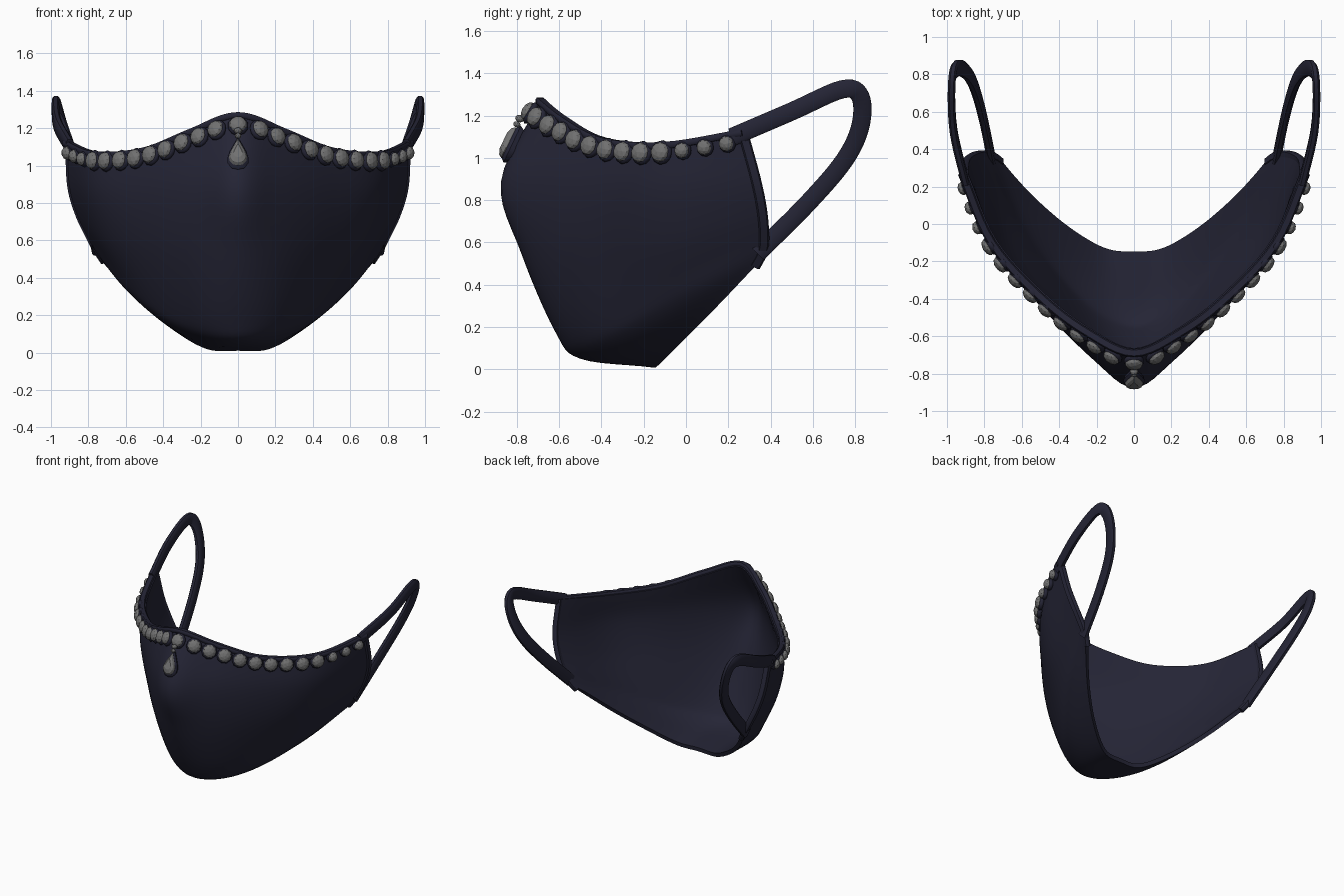
import bpy
import bmesh
from mathutils import Vector, Matrix

if "Cube" in bpy.data.objects:
    bpy.data.objects.remove(bpy.data.objects["Cube"], do_unlink=True)


def make_material(name, colour):
    mat = bpy.data.materials.new(name)
    mat.use_nodes = True
    mat.diffuse_color = colour
    mat.node_tree.nodes["Principled BSDF"].inputs["Base Color"].default_value = colour
    return mat


NAVY = make_material("navy fabric", (0.018, 0.018, 0.036, 1))
GREY = make_material("grey crystal", (0.165, 0.165, 0.165, 1))


def spline(points, steps):
    """Smooth curve through the points."""
    pts = [Vector(p) for p in points]
    pts = [2 * pts[0] - pts[1]] + pts + [2 * pts[-1] - pts[-2]]
    out = []
    for a, b, c, d in zip(pts, pts[1:], pts[2:], pts[3:]):
        for s in range(steps):
            t = s / steps
            out.append(b + 0.5 * t * (c - a + t * (2 * a - 5 * b + 4 * c - d
                                                   + t * (3 * (b - c) + d - a))))
    return out + [pts[-2]]


def finish(name, bm, mat, smooth=True):
    mesh = bpy.data.meshes.new(name)
    bm.to_mesh(mesh)
    bm.free()
    mesh.materials.append(mat)
    obj = bpy.data.objects.new(name, mesh)
    bpy.context.collection.objects.link(obj)
    if smooth:
        smooth_shade(obj)
    return obj


def smooth_shade(obj):
    bpy.ops.object.select_all(action="DESELECT")
    obj.select_set(True)
    bpy.context.view_layer.objects.active = obj
    bpy.ops.object.shade_smooth_by_angle(angle=0.7)


def skin(bm, rings, closed=True):
    """Bridge a row of vertex rings with quads."""
    rings = [[bm.verts.new(p) for p in ring] for ring in rings]
    count = len(rings[0])
    for a, b in zip(rings, rings[1:]):
        for k in range(count if closed else count - 1):
            n = (k + 1) % count
            bm.faces.new((a[k], a[n], b[n], b[k]))
    return rings


def sweep_band(name, path, width, depth, across):
    """Soft-edged flat band swept along a path."""
    section = [(-1, -.5), (-.7, -1), (.7, -1), (1, -.5), (1, .5), (.7, 1), (-.7, 1), (-1, .5)]
    rings = []
    for i, p in enumerate(path):
        tangent = (path[min(i + 1, len(path) - 1)] - path[max(i - 1, 0)]).normalized()
        side = tangent.cross(across).normalized()
        thick = side.cross(tangent)
        rings.append([p + side * width * u + thick * depth * v for u, v in section])
    bm = bmesh.new()
    rings = skin(bm, rings)
    bm.faces.new(rings[0])
    bm.faces.new(rings[-1])
    bmesh.ops.recalc_face_normals(bm, faces=bm.faces)
    return finish(name, bm, NAVY)


# Mask body: top-to-bottom profiles from the centre out to the side edge
profiles = [
    [(0, -.69, 1.27), (0, -.875, .89), (0, -.78, .55), (0, -.62, .18), (0, -.5, .05), (0, -.15, .01)],
    [(.25, -.58, 1.18), (.22, -.72, .88), (.22, -.68, .55), (.2, -.55, .19), (.19, -.42, .07), (.17, -.13, .02)],
    [(.5, -.39, 1.08), (.5, -.44, .85), (.47, -.43, .58), (.42, -.34, .27), (.4, -.25, .17), (.36, -.02, .13)],
    [(.76, -.1, 1.06), (.76, -.12, .85), (.71, -.1, .62), (.64, -.04, .43), (.61, .03, .35), (.55, .14, .29)],
    [(.92, .27, 1.12), (.91, .33, .9), (.87, .36, .75), (.81, .37, .62), (.77, .36, .55), (.73, .33, .49)],
]
mirrored = [[(-x, y, z) for x, y, z in p] for p in profiles[:0:-1]]
STEPS = 6
columns = [spline(p, STEPS) for p in mirrored + profiles]
rows = [spline(row, STEPS) for row in zip(*columns)]
bm = bmesh.new()
skin(bm, rows, closed=False)
bmesh.ops.recalc_face_normals(bm, faces=bm.faces)
bm.normal_update()
if sum(f.normal.y * f.calc_area() for f in bm.faces) > 0:
    bmesh.ops.reverse_faces(bm, faces=bm.faces)
mask = finish("mask_body", bm, NAVY, smooth=False)
solid = mask.modifiers.new("thickness", "SOLIDIFY")
solid.thickness = 0.03
solid.offset = -1
bpy.context.view_layer.objects.active = mask
bpy.ops.object.modifier_apply(modifier=solid.name)
smooth_shade(mask)

# Hem along the top edge
sweep_band("top_hem", rows[0], 0.022, 0.016, Vector((0, 0, 1)))

# Side hems and ear loops
loop = [(.9, .22, 1.1), (.965, .5, 1.22), (.975, .74, 1.325), (.955, .825, 1.29), (.91, .825, 1.15),
        (.86, .75, .99), (.81, .58, .79), (.76, .34, .55)]
for label, sign in (("left", 1), ("right", -1)):
    path = [Vector((sign * p.x, p.y, p.z)) for p in spline(loop, 6)]
    sweep_band(label + "_ear_loop", path, 0.043, 0.02, Vector((1, 0, 0)))
    edge = columns[-1 if sign > 0 else 0]
    sweep_band(label + "_side_hem", [p + Vector((-sign * .015, 0, 0)) for p in edge],
               0.024, 0.019, Vector((1, 0, 0)))


def surface_frame(origin, normal, up):
    """Matrix with local z out of the fabric and local y along up."""
    side = up.cross(normal).normalized()
    up = normal.cross(side)
    return Matrix.Translation(origin) @ Matrix((side, up, normal)).transposed().to_4x4()


def add_ball(bm, frame, size, detail):
    bmesh.ops.create_icosphere(bm, subdivisions=detail, radius=1,
                               matrix=frame @ Matrix.Diagonal((*size, 1)))


# Row of crystals in dark settings, evenly spaced along the top
line, below = rows[1], rows[2]
middle = len(line) // 2
gems, settings = bmesh.new(), bmesh.new()
for sign in (1, -1):
    travelled, number, i = 0, 0, middle
    while 0 <= i < len(line) and number < 13:
        if travelled >= number * 0.113 and not (number == 0 and sign < 0):
            along = line[min(i + 1, len(line) - 1)] - line[max(i - 1, 0)]
            normal = (below[i] - line[i]).cross(along).normalized()
            overshoot = travelled - number * 0.113
            spot = line[i] - along.normalized() * sign * overshoot
            r = 0.047 if number < 10 else 0.036
            frame = surface_frame(spot + normal * 0.012, normal, line[i] - below[i])
            add_ball(settings, frame, (r * 1.2, r * 1.25, 0.026), 2)
            frame = surface_frame(spot + normal * 0.03, normal, line[i] - below[i])
            add_ball(gems, frame, (r, r, 0.027), 2)
        if travelled >= number * 0.113:
            number += 1
        i += sign
        if 0 <= i < len(line):
            travelled += (line[i] - line[i - sign]).length
finish("crystal_settings", settings, NAVY)
finish("crystals", gems, GREY, smooth=False)


# Drop pendant hanging from the middle crystal
def teardrop(name, frame, scale, depth, mat, smooth):
    outline = [(0, -.075), (.028, -.068), (.046, -.045), (.048, -.02), (.036, .015), (.018, .05), (0, .085)]
    bm = bmesh.new()
    ring = [(x, y) for x, y in outline] + [(-x, y) for x, y in outline[-2:0:-1]]
    layers = [[frame @ Vector((x * s * scale, y * s * scale, z * depth)) for x, y in ring]
              for s, z in ((.85, -1), (1, 0), (.85, .6), (.5, 1))]
    layers = skin(bm, layers)
    bm.faces.new(layers[0])
    bm.faces.new(layers[-1])
    bmesh.ops.recalc_face_normals(bm, faces=bm.faces)
    finish(name, bm, mat, smooth)


slope = Vector((0, .17, .36)).normalized()
outward = Vector((0, -.36, .17)).normalized()
drop = Vector((0, -.825, 1.06))
teardrop("pendant_setting", surface_frame(drop, outward, slope), 1.2, 0.025, NAVY, True)
teardrop("pendant_drop", surface_frame(drop + outward * 0.02, outward, slope), 1, 0.025, GREY, False)
bm = bmesh.new()
for offset, size in ((0.1, 0.018), (0.13, 0.022)):
    add_ball(bm, surface_frame(drop + slope * offset + outward * 0.02, outward, slope),
             (size, size * 0.8, size), 2)
finish("pendant_links", bm, GREY, smooth=False)
